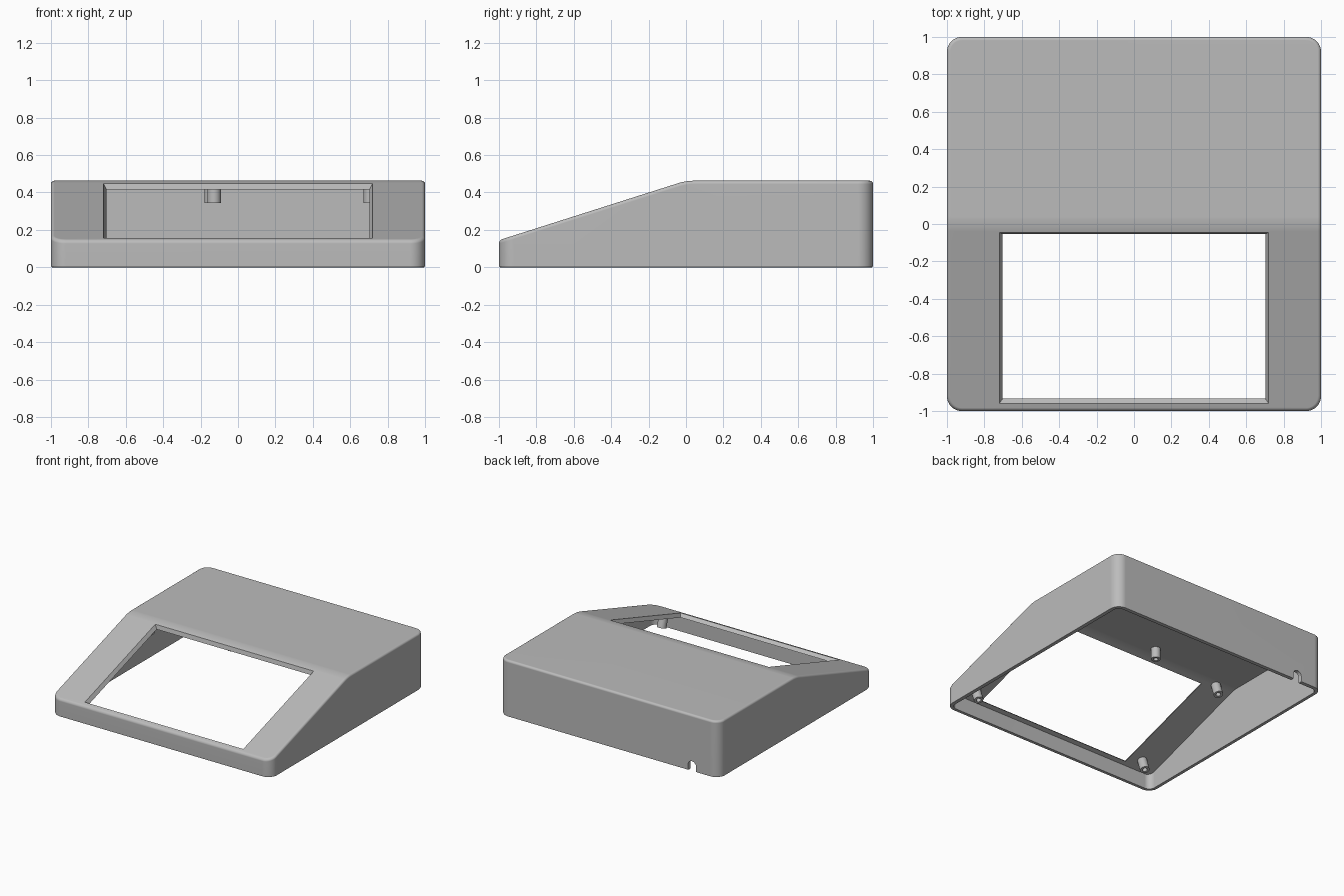
import bpy, bmesh, math
from mathutils import Matrix, Vector

default = bpy.data.objects.get("Cube")
if default:
    bpy.data.objects.remove(default, do_unlink=True)

# Main dimensions
TOP = 0.463
FRONT = 0.145
SLOPE = TOP - FRONT
TILT = math.atan(SLOPE)
WALL = 0.03
DROP = WALL / math.cos(TILT)

grey = bpy.data.materials.new("grey plastic")
grey.use_nodes = True
COLOUR = (0.5, 0.5, 0.5, 1)
grey.diffuse_color = COLOUR
grey.node_tree.nodes["Principled BSDF"].inputs["Base Color"].default_value = COLOUR


def new_object(name, bm):
    bmesh.ops.recalc_face_normals(bm, faces=bm.faces[:])
    mesh = bpy.data.meshes.new(name)
    bm.to_mesh(mesh)
    bm.free()
    mesh.materials.append(grey)
    obj = bpy.data.objects.new(name, mesh)
    bpy.context.collection.objects.link(obj)
    return obj


def activate(obj):
    bpy.ops.object.select_all(action='DESELECT')
    obj.select_set(True)
    bpy.context.view_layer.objects.active = obj


def bevel(bm, edges, offset, segments):
    bmesh.ops.bevel(bm, geom=edges, offset=offset, segments=segments,
                    profile=0.5, affect='EDGES', clamp_overlap=False)


def wedge(name, half, profile, corner, ridge, rim):
    """Side profile pulled across x, with rounded corners, ridge and rims."""
    bm = bmesh.new()
    face = bm.faces.new([bm.verts.new((-half, y, z)) for y, z in profile])
    pulled = bmesh.ops.extrude_face_region(bm, geom=[face])["geom"]
    bmesh.ops.translate(bm, vec=(2 * half, 0, 0),
                        verts=[v for v in pulled if isinstance(v, bmesh.types.BMVert)])
    bmesh.ops.recalc_face_normals(bm, faces=bm.faces[:])

    def direction(e):
        return (e.verts[1].co - e.verts[0].co).normalized()

    bevel(bm, [e for e in bm.edges if abs(direction(e).z) > 0.99], corner, 10)
    bevel(bm, [e for e in bm.edges if abs(direction(e).x) > 0.99
               and all(abs(v.co.y) < 0.1 for v in e.verts)], ridge, 4)
    if rim:
        bm.normal_update()
        edges = []
        for e in bm.edges:
            steep = [abs(f.normal.z) < 0.01 for f in e.link_faces]
            if len(steep) == 2 and steep[0] != steep[1]:
                edges.append(e)
        upper = [e for e in edges if e.verts[0].co.z > 0.05]
        lower = [e for e in edges if e.verts[0].co.z < 0.05]
        bevel(bm, upper, rim, 4)
        bevel(bm, [e for e in lower if e.is_valid], rim * 0.4, 2)
    return new_object(name, bm)


def cut(target, cutter):
    cutter.hide_render = True
    mod = target.modifiers.new("cut", 'BOOLEAN')
    mod.operation = 'DIFFERENCE'
    mod.solver = 'EXACT'
    mod.object = cutter
    activate(target)
    bpy.ops.object.modifier_apply(modifier=mod.name)
    bpy.data.objects.remove(cutter, do_unlink=True)


# Outer shell
shell = wedge("enclosure_shell", 1,
              [(-1, 0), (-1, FRONT), (0, TOP), (1, TOP), (1, 0)], 0.08, 0.04, 0.018)

# Hollow inside, open at the bottom
inner = 1 - WALL
cut(shell, wedge("cavity_cutter", inner,
                 [(-inner, -0.1), (-inner, TOP - SLOPE * inner - DROP),
                  ((DROP - WALL) / SLOPE, TOP - WALL), (inner, TOP - WALL), (inner, -0.1)],
                 0.05, 0.03, 0))

# Screen window with tapered sides, square to the slope
mid_y = -0.5025
on_slope = (Matrix.Translation((0, mid_y, TOP + SLOPE * mid_y))
            @ Matrix.Rotation(TILT, 4, 'X'))
bm = bmesh.new()
bmesh.ops.create_cube(bm, size=2)
for v in bm.verts:
    depth = 0.01 if v.co.z > 0 else -0.045
    grow = depth * 0.6
    v.co = (v.co.x * (0.72 + grow), v.co.y * (0.48 + grow), depth)
bm.transform(on_slope)
cut(shell, new_object("window_cutter", bm))

# Round-topped cable notch in the back wall
R = 0.037
bm = bmesh.new()
arch = [(R * math.cos(math.pi * i / 12), 0.045 + R * math.sin(math.pi * i / 12))
        for i in range(13)]
outline = [(-R, -0.05), (R, -0.05)] + arch
face = bm.faces.new([bm.verts.new((x - 0.755, 0.92, z)) for x, z in outline])
pulled = bmesh.ops.extrude_face_region(bm, geom=[face])["geom"]
bmesh.ops.translate(bm, vec=(0, 0.2, 0),
                    verts=[v for v in pulled if isinstance(v, bmesh.types.BMVert)])
cut(shell, new_object("notch_cutter", bm))

activate(shell)
bpy.ops.object.shade_smooth_by_angle(angle=math.radians(35))
shell.modifiers.new("even_shading", 'WEIGHTED_NORMAL').keep_sharp = True


def post(name, base, tilt, length):
    """Hollow screw post hanging from the ceiling at base."""
    bm = bmesh.new()
    r, hole, embed = 0.036, 0.018, 0.01
    ring = [bm.verts.new(p) for p in ((hole, 0, embed), (r, 0, embed), (r, 0, -length),
                                      (hole, 0, -length), (hole, 0, embed))]
    edges = [bm.edges.new(pair) for pair in zip(ring, ring[1:])]
    bmesh.ops.spin(bm, geom=ring + edges, cent=(0, 0, 0), axis=(0, 0, 1),
                   angle=math.tau, steps=24)
    bmesh.ops.remove_doubles(bm, verts=bm.verts[:], dist=0.0001)
    bm.transform(Matrix.Translation(Vector(base)) @ Matrix.Rotation(tilt, 4, 'X'))
    obj = new_object(name, bm)
    activate(obj)
    bpy.ops.object.shade_smooth_by_angle(angle=math.radians(35))


# Screen posts, square to the slope
for side, x in (("left", 0.81), ("right", -0.81)):
    for end, y in (("front", -0.87), ("rear", -0.015)):
        post(f"screen_post_{end}_{side}", (x, y, TOP + SLOPE * y - DROP), TILT, 0.1)

# Circuit board posts under the flat top
for name, x, y in (("front_right", -0.128, 0.1), ("front_left", 0.707, 0.1),
                   ("rear_right", -0.143, 0.7), ("rear_left", 0.707, 0.7)):
    post(f"board_post_{name}", (x, y, TOP - WALL), 0, 0.088)
